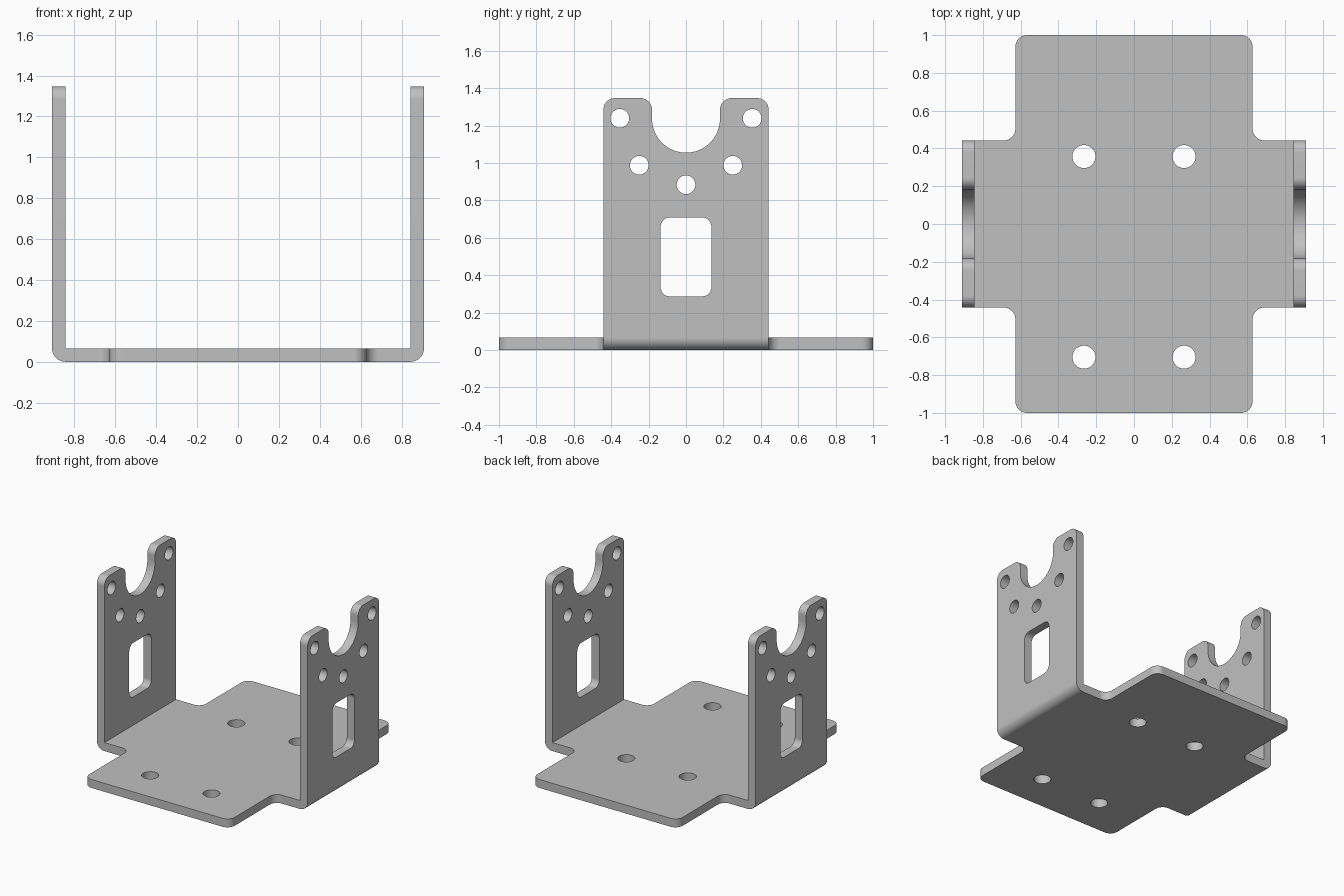
import bpy, bmesh, math
from mathutils import Vector, Matrix

cube = bpy.data.objects.get("Cube")
if cube:
    bpy.data.objects.remove(cube)

T = 0.066           # sheet thickness
XI = 0.844          # inner face of the side walls
HALF = 0.442        # half width of the side walls
TOP = 1.347         # wall height
R = 0.062           # corner radius
STEPS = 10          # segments per rounded corner


def rounded(corners):
    """Outline of right-angled corners (x, y, radius), each one rounded."""
    pts = []
    n = len(corners)
    for i, (x, y, r) in enumerate(corners):
        p = Vector((x, y))
        u = (Vector(corners[i - 1][:2]) - p).normalized()
        v = (Vector(corners[(i + 1) % n][:2]) - p).normalized()
        for k in range(STEPS + 1 if r else 1):
            a = math.pi / 2 * k / STEPS
            q = p + r * (u + v) - r * (v * math.cos(a) + u * math.sin(a))
            if not pts or (q - pts[-1]).length > 1e-4:
                pts.append(q)
    if (pts[0] - pts[-1]).length < 1e-4:
        pts.pop()
    return pts


def box(x, y, hx, hy, r):
    return rounded([(x - hx, y - hy, r), (x + hx, y - hy, r),
                    (x + hx, y + hy, r), (x - hx, y + hy, r)])


def hole(x, y, r):
    return box(x, y, r, r, r)


def add_plate(bm, loops, depth, matrix):
    """Add a flat plate, cut by its inner loops, to the mesh."""
    curve = bpy.data.curves.new("outline", 'CURVE')
    curve.dimensions = '2D'
    curve.fill_mode = 'BOTH'
    curve.extrude = depth / 2
    for loop in loops:
        s = curve.splines.new('POLY')
        s.points.add(len(loop) - 1)
        for pt, co in zip(s.points, loop):
            pt.co = (co.x, co.y, 0, 1)
        s.use_cyclic_u = True
    helper = bpy.data.objects.new("outline", curve)
    mesh = bpy.data.meshes.new_from_object(helper)
    mesh.transform(matrix)
    bm.from_mesh(mesh)
    bpy.data.objects.remove(helper)
    bpy.data.curves.remove(curve)
    bpy.data.meshes.remove(mesh)


def frame(ax, ay, az, origin):
    m = Matrix((ax, ay, az)).transposed().to_4x4()
    m.translation = origin
    return m


bm = bmesh.new()

# Base: cross-shaped sheet with four mounting holes
W = 0.628
quarter = [(XI, HALF, 0), (W, HALF, R), (W, 1, R)]
half = quarter + [(-x, y, r) for x, y, r in reversed(quarter)]
base = rounded(half + [(-x, -y, r) for x, y, r in half])
base_holes = [hole(x, y, 0.061) for x in (-0.265, 0.265) for y in (0.357, -0.705)]
add_plate(bm, [base] + base_holes, T, Matrix.Translation((0, 0, T / 2)))

# Side walls: notched top, five round holes and a window
N = 0.182
side = [(HALF, T, 0), (HALF, TOP, R), (N, TOP, R), (N, 1.055, N)]
wall = rounded(side + [(-y, z, r) for y, z, r in reversed(side)])
spots = [(0, 0.884)] + [(s * y, z) for s in (-1, 1) for y, z in ((0.354, 1.239), (0.25, 0.988))]
wall_cuts = [hole(y, z, 0.05) for y, z in spots] + [box(0, 0.498, 0.136, 0.211, 0.05)]

# Bends: quarter-round strips joining the base and the walls
bend = rounded([(XI, 0, 0), (XI + T, 0, T), (XI + T, T, 0), (XI, T, 0)])

X, Y, Z = Vector((1, 0, 0)), Vector((0, 1, 0)), Vector((0, 0, 1))
for s in (-1, 1):
    add_plate(bm, [wall] + wall_cuts, T, frame(Y, Z, X, X * s * (XI + T / 2)))
    add_plate(bm, [bend], 2 * HALF, frame(X * s, Z, Y, Vector()))

# Weld the sheet together and drop the faces hidden in the seams
bmesh.ops.remove_doubles(bm, verts=bm.verts, dist=1e-4)
E = 1e-3


def in_seam(f):
    cos = [v.co for v in f.verts]
    return (all(abs(abs(c.x) - XI) < E and c.z < T + E for c in cos)
            or all(abs(c.z - T) < E and abs(c.x) > XI - E for c in cos))


bmesh.ops.delete(bm, geom=[f for f in bm.faces if in_seam(f)], context='FACES')
bmesh.ops.recalc_face_normals(bm, faces=bm.faces)

mesh = bpy.data.meshes.new("bracket")
bm.to_mesh(mesh)
bm.free()
bracket = bpy.data.objects.new("bracket", mesh)
bpy.context.collection.objects.link(bracket)

# Plain grey metal
grey = bpy.data.materials.new("light grey")
grey.use_nodes = True
color = (0.53, 0.53, 0.53, 1)
grey.diffuse_color = color
grey.node_tree.nodes["Principled BSDF"].inputs["Base Color"].default_value = color
mesh.materials.append(grey)

bpy.ops.object.select_all(action='DESELECT')
bracket.select_set(True)
bpy.context.view_layer.objects.active = bracket
bpy.ops.object.shade_smooth_by_angle(angle=math.radians(30))
weighted = bracket.modifiers.new("flat faces", 'WEIGHTED_NORMAL')
weighted.keep_sharp = True
